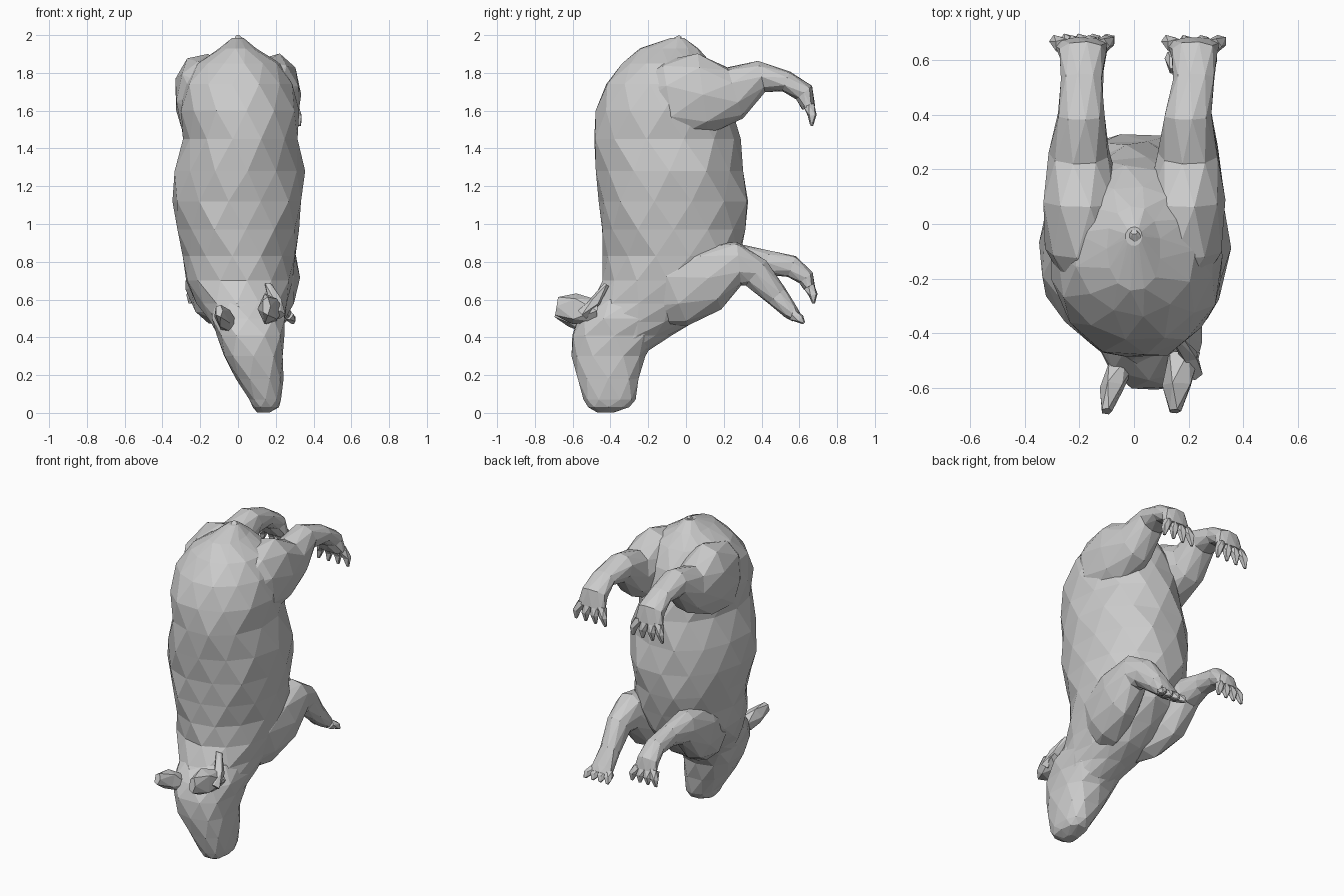
import bpy, bmesh, math, random
from mathutils import Vector

random.seed(4)
X = Vector((1, 0, 0))


def skin(name, rings):
    """Triangulated flat-faced skin over rings that alternate by half a step."""
    bm = bmesh.new()
    rows = [[bm.verts.new(p) for p in r] for r in rings]
    n = len(rows[0])
    for i in range(len(rows) - 1):
        a, b = rows[i], rows[i + 1]
        for k in range(n):
            m = (k + 1) % n
            if i % 2 == 0:
                tris = (a[k], a[m], b[k]), (a[m], b[m], b[k])
            else:
                tris = (a[k], a[m], b[m]), (a[k], b[m], b[k])
            for t in tris:
                bm.faces.new(t)
    bm.faces.new(rows[0])
    bm.faces.new(rows[-1])
    bmesh.ops.recalc_face_normals(bm, faces=bm.faces[:])
    me = bpy.data.meshes.new(name)
    bm.to_mesh(me)
    bm.free()
    ob = bpy.data.objects.new(name, me)
    bpy.context.collection.objects.link(ob)
    return ob


def ring(c, u, v, n, i, power=1.0, jitter=0.0):
    pts = []
    for k in range(n):
        a = 2 * math.pi * (k + (i % 2) / 2) / n
        ca, sa = math.cos(a), math.sin(a)
        ca = math.copysign(abs(ca) ** power, ca)
        sa = math.copysign(abs(sa) ** power, sa)
        s = 1.015 + random.uniform(-jitter, jitter)
        pts.append(c + (u * ca + v * sa) * s)
    return pts


def stack(name, secs, n, power, jitter):
    """Horizontal sections given as z, x min, x max, y min, y max."""
    rings = []
    for i, (z, x0, x1, y0, y1) in enumerate(secs):
        c = Vector(((x0 + x1) / 2, (y0 + y1) / 2, z))
        rings.append(ring(c, X * (x1 - x0) / 2, Vector((0, (y1 - y0) / 2, 0)),
                          n, i, power, jitter))
    return skin(name, rings)


def limb(name, path, n=8, power=0.9):
    """Tube along a path of x, y, z, half width, half thickness."""
    P = [Vector(p[:3]) for p in path]
    rings = []
    for i, p in enumerate(path):
        t = P[min(i + 1, len(P) - 1)] - P[max(i - 1, 0)]
        v = t.cross(X).normalized()
        rings.append(ring(P[i], X * p[3], v * p[4], n, i, power, 0.02))
    return skin(name, rings)


def toes(name, x, y, z, spread, dy, dz):
    for k in range(4):
        f = (k - 1.5) / 1.5
        limb(f"{name}_toe_{k + 1}", [
            (x + f * spread * 0.65, y, z, 0.032, 0.03),
            (x + f * spread * 0.9, y + dy * 0.55 + 0.01, z + dz * 0.5, 0.026, 0.024),
            (x + f * spread, y + dy, z + dz, 0.009, 0.008)], 5)


# torso, from rump down to chest
stack("torso", [
    (1.985, -0.03, 0.03, -0.08, -0.01),
    (1.93, -0.10, 0.10, -0.24, 0.06),
    (1.85, -0.21, 0.22, -0.33, 0.14),
    (1.74, -0.28, 0.29, -0.43, 0.21),
    (1.60, -0.31, 0.32, -0.48, 0.25),
    (1.45, -0.29, 0.31, -0.495, 0.28),
    (1.28, -0.33, 0.345, -0.48, 0.305),
    (1.12, -0.35, 0.34, -0.465, 0.33),
    (0.97, -0.325, 0.325, -0.45, 0.32),
    (0.83, -0.29, 0.31, -0.43, 0.29),
    (0.70, -0.27, 0.29, -0.43, 0.24),
    (0.58, -0.21, 0.26, -0.49, 0.15),
    (0.48, -0.14, 0.24, -0.54, 0.03),
    (0.41, -0.10, 0.23, -0.56, -0.08),
    (0.33, -0.05, 0.22, -0.55, -0.20)], 13, 0.97, 0.035)

# head, turned slightly to one side
stack("head", [
    (0.60, -0.14, 0.22, -0.47, -0.08),
    (0.50, -0.14, 0.25, -0.57, -0.10),
    (0.41, -0.11, 0.245, -0.605, -0.15),
    (0.30, -0.075, 0.24, -0.605, -0.22),
    (0.18, -0.01, 0.24, -0.575, -0.25),
    (0.07, 0.06, 0.23, -0.54, -0.27),
    (0.03, 0.08, 0.215, -0.52, -0.30),
    (0.003, 0.10, 0.17, -0.47, -0.38)], 10, 0.75, 0.015)

# ears
limb("left_ear", [(-0.05, -0.52, 0.47, 0.05, 0.05),
                  (-0.08, -0.60, 0.51, 0.045, 0.06),
                  (-0.10, -0.685, 0.54, 0.02, 0.035)], 5)
limb("right_ear", [(0.18, -0.47, 0.54, 0.06, 0.06),
                   (0.16, -0.59, 0.55, 0.055, 0.085),
                   (0.15, -0.685, 0.565, 0.022, 0.05)], 5)
limb("right_ear_fold", [(0.21, -0.55, 0.52, 0.04, 0.03),
                        (0.20, -0.48, 0.59, 0.035, 0.03),
                        (0.16, -0.42, 0.68, 0.02, 0.015)], 5)

# tail, lying over the rump
limb("tail", [(0, -0.12, 1.89, 0.07, 0.04), (0.01, -0.06, 1.95, 0.045, 0.035),
              (0, -0.03, 1.995, 0.012, 0.01)], 6)

# hind legs with hanging paws
for side, s, foot in (("left", -1, -0.19), ("right", 1, 0.22)):
    limb(side + "_hind_leg", [
        (s * 0.15, -0.24, 1.63, 0.09, 0.13),
        (s * 0.18, -0.09, 1.65, 0.145, 0.215),
        (s * 0.19, 0.09, 1.685, 0.145, 0.215),
        (s * 0.20, 0.26, 1.695, 0.11, 0.14),
        (s * 0.195, 0.40, 1.78, 0.085, 0.085),
        (foot, 0.53, 1.755, 0.075, 0.055),
        (foot, 0.625, 1.695, 0.085, 0.055),
        (foot, 0.65, 1.615, 0.095, 0.035)], 9)
    toes(side + "_hind", foot, 0.65, 1.63, 0.105, 0.015, -0.11)

# front legs, posed differently
limb("right_front_leg", [
    (0.12, -0.24, 0.56, 0.08, 0.12),
    (0.175, -0.07, 0.65, 0.125, 0.20),
    (0.205, 0.12, 0.715, 0.12, 0.18),
    (0.22, 0.28, 0.79, 0.09, 0.115),
    (0.22, 0.37, 0.74, 0.07, 0.085),
    (0.21, 0.48, 0.62, 0.06, 0.06),
    (0.21, 0.555, 0.535, 0.07, 0.042),
    (0.21, 0.585, 0.505, 0.07, 0.03)], 9)
toes("right_front", 0.21, 0.56, 0.52, 0.08, 0.065, -0.045)
limb("left_front_leg", [
    (-0.06, -0.24, 0.57, 0.07, 0.11),
    (-0.13, -0.07, 0.66, 0.12, 0.20),
    (-0.17, 0.12, 0.72, 0.11, 0.18),
    (-0.18, 0.29, 0.80, 0.08, 0.10),
    (-0.175, 0.43, 0.795, 0.06, 0.065),
    (-0.17, 0.56, 0.775, 0.06, 0.058),
    (-0.17, 0.635, 0.715, 0.07, 0.045),
    (-0.17, 0.655, 0.66, 0.075, 0.03)], 9)
toes("left_front", -0.17, 0.65, 0.67, 0.085, 0.025, -0.09)
